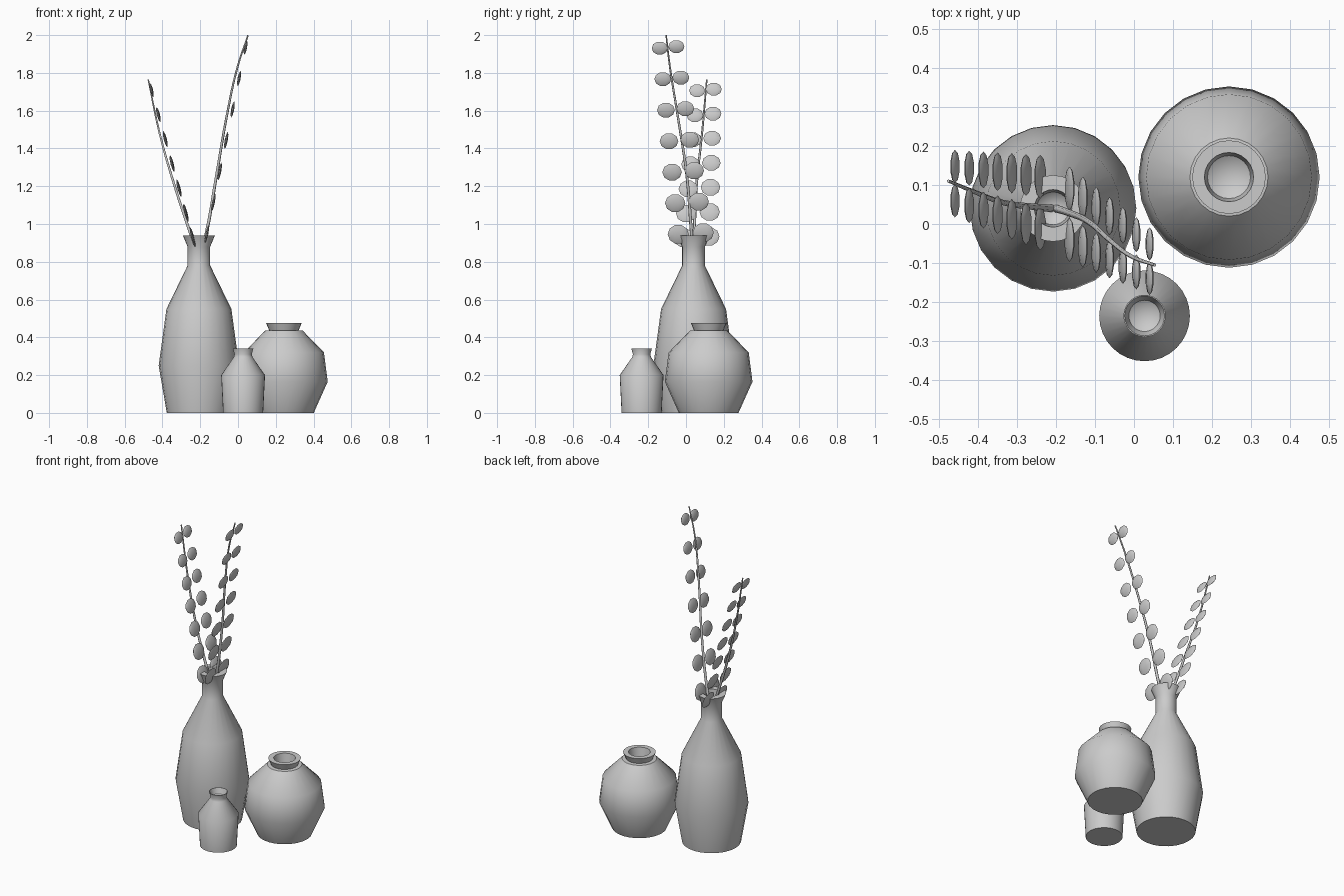
import bpy, bmesh, math
from mathutils import Vector, Matrix

if "Cube" in bpy.data.objects:
    bpy.data.objects.remove(bpy.data.objects["Cube"])


def finish(name, bm, angle=40):
    bmesh.ops.remove_doubles(bm, verts=bm.verts, dist=1e-5)
    bmesh.ops.recalc_face_normals(bm, faces=bm.faces)
    me = bpy.data.meshes.new(name)
    bm.to_mesh(me)
    bm.free()
    ob = bpy.data.objects.new(name, me)
    bpy.context.collection.objects.link(ob)
    bpy.ops.object.select_all(action='DESELECT')
    ob.select_set(True)
    bpy.context.view_layer.objects.active = ob
    bpy.ops.object.shade_smooth_by_angle(angle=math.radians(angle))
    return ob


def lathe(name, centre, profile, sides=24):
    """Spin an (r, z) profile around a vertical axis."""
    bm = bmesh.new()
    vs = [bm.verts.new((r, 0, z)) for r, z in profile]
    es = [bm.edges.new(p) for p in zip(vs, vs[1:])]
    bmesh.ops.spin(bm, geom=vs + es, axis=(0, 0, 1), cent=(0, 0, 0),
                   steps=sides, angle=2 * math.pi)
    ob = finish(name, bm)
    ob.location = (*centre, 0)
    return ob


def stem(name, points, r0, r1):
    """Tapered curved twig."""
    cu = bpy.data.curves.new(name, 'CURVE')
    cu.dimensions = '3D'
    cu.bevel_depth = 1
    cu.bevel_resolution = 1
    cu.use_fill_caps = True
    cu.resolution_u = 4
    sp = cu.splines.new('BEZIER')
    sp.bezier_points.add(len(points) - 1)
    for i, (b, p) in enumerate(zip(sp.bezier_points, points)):
        b.co = p
        b.handle_left_type = b.handle_right_type = 'AUTO'
        b.radius = r0 + (r1 - r0) * i / (len(points) - 1)
    ob = bpy.data.objects.new(name, cu)
    bpy.context.collection.objects.link(ob)


def leaves(name, top, bottom, pairs=7):
    """Pairs of rounded leaves, growing larger towards the bottom."""
    top, bottom = Vector(top), Vector(bottom)
    slope = (top - bottom).normalized()
    lean = math.atan2(slope.x, slope.z)
    bm = bmesh.new()
    for i in range(pairs):
        t = i / (pairs - 1)
        mid = top.lerp(bottom, t)
        length, height = 0.085 + 0.027 * t, 0.072 + 0.033 * t
        for side in (-1, 1):
            at = mid + Vector((0, side * (0.044 + 0.022 * t), side * 0.004))
            m = (Matrix.Translation(at)
                 @ Matrix.Rotation(lean, 4, 'Y')
                 @ Matrix.Diagonal((0.016, length, height, 1))
                 @ Matrix.Rotation(math.pi / 2, 4, 'X'))
            bmesh.ops.create_uvsphere(bm, u_segments=8, v_segments=5,
                                      radius=0.5, matrix=m)
    finish(name, bm, 50)


# Vases: outer wall, rim, then hollow neck
lathe("tall_vase", (-0.207, 0.04), [
    (0, 0), (0.17, 0), (0.213, 0.25), (0.172, 0.55), (0.06, 0.78),
    (0.06, 0.88), (0.085, 0.94), (0.048, 0.94), (0.042, 0.86), (0, 0.82)])
lathe("round_vase", (0.243, 0.12), [
    (0, 0), (0.158, 0), (0.232, 0.165), (0.212, 0.32), (0.1, 0.435),
    (0.078, 0.437), (0.094, 0.475), (0.063, 0.475), (0.055, 0.42), (0, 0.385)])
lathe("small_vase", (0.027, -0.235), [
    (0, 0), (0.106, 0), (0.116, 0.2), (0.05, 0.295), (0.046, 0.31),
    (0.054, 0.34), (0.051, 0.34), (0.04, 0.305), (0, 0.28)], 32)

# Left twig
stem("left_stem", [(-0.21, 0.04, 0.83), (-0.245, 0.043, 0.93),
                   (-0.335, 0.055, 1.2), (-0.415, 0.085, 1.48),
                   (-0.475, 0.11, 1.765)], 0.01, 0.004)
leaves("left_leaves", (-0.458, 0.103, 1.71), (-0.24, 0.055, 0.93))

# Right twig
stem("right_stem", [(-0.2, 0.04, 0.83), (-0.17, 0.03, 0.94),
                    (-0.115, 0.005, 1.25), (-0.058, -0.045, 1.58),
                    (-0.003, -0.085, 1.83), (0.053, -0.105, 1.999)],
     0.01, 0.004)
leaves("right_leaves", (0.04, -0.095, 1.935), (-0.165, 0.025, 0.95))
